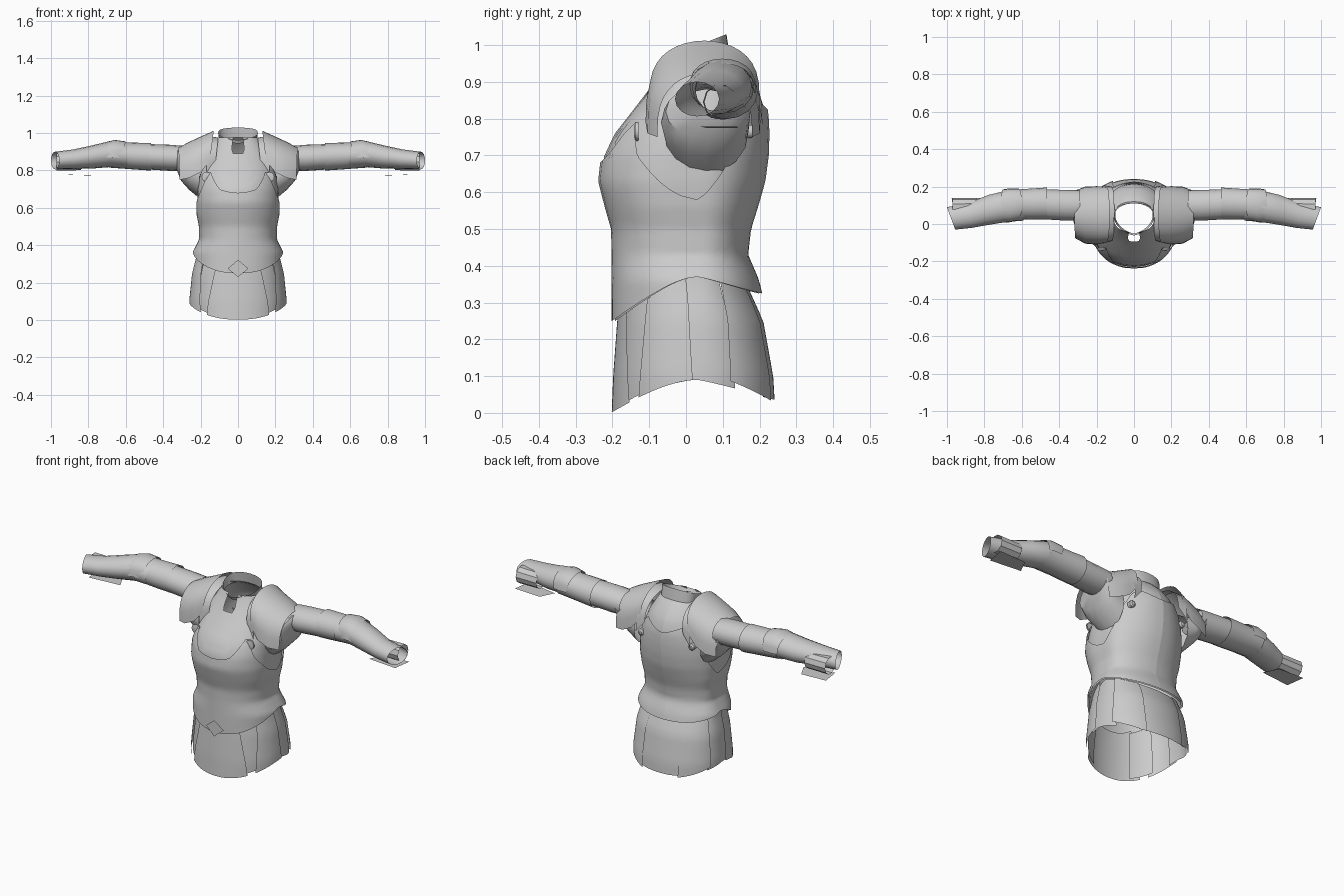
import bpy, bmesh, math
from math import sin, cos, pi, radians

cube = bpy.data.objects.get("Cube")
if cube:
    bpy.data.objects.remove(cube, do_unlink=True)

steel = bpy.data.materials.new("grey_steel")
steel.use_nodes = True
steel.diffuse_color = (0.6, 0.6, 0.6, 1)
steel.node_tree.nodes["Principled BSDF"].inputs["Base Color"].default_value = (0.6, 0.6, 0.6, 1)


def grid(name, rows, closed=False, mirror=False, angle=35):
    """Skin rows of points with quads."""
    bm = bmesh.new()
    vs = [[bm.verts.new(p) for p in row] for row in rows]
    n = len(rows[0])
    for lo, hi in zip(vs, vs[1:]):
        for i in range(n if closed else n - 1):
            j = (i + 1) % n
            bm.faces.new((lo[i], lo[j], hi[j], hi[i]))
    bmesh.ops.recalc_face_normals(bm, faces=bm.faces)
    mesh = bpy.data.meshes.new(name)
    bm.to_mesh(mesh)
    bm.free()
    ob = bpy.data.objects.new(name, mesh)
    bpy.context.collection.objects.link(ob)
    mesh.materials.append(steel)
    if mirror:
        ob.modifiers.new("Mirror", "MIRROR").use_mirror_merge = False
    bpy.ops.object.select_all(action="DESELECT")
    ob.select_set(True)
    bpy.context.view_layer.objects.active = ob
    bpy.ops.object.shade_smooth_by_angle(angle=radians(angle))


def lerp_table(table, z):
    """Interpolate table rows on their first column."""
    if z <= table[0][0]:
        return table[0][1:]
    for a, b in zip(table, table[1:]):
        if z <= b[0]:
            t = (z - a[0]) / (b[0] - a[0])
            return [p + (q - p) * t for p, q in zip(a[1:], b[1:])]
    return table[-1][1:]


def clamp(v):
    return min(1, max(0, v))


def body_point(table, deg, z, off=0.0):
    """Point on the body at an angle from the front; the chest is keeled."""
    w, yf, yb = lerp_table(table, z)
    s, c = sin(radians(deg)), cos(radians(deg))
    mid = 0.03
    depth = (mid - yf if c > 0 else yb - mid) + off
    keel = clamp((z - .3) / .3) * clamp((.98 - z) / .15)
    power = .88 - (.36 if c > 0 else .2) * keel
    x = (w + off) * math.copysign(abs(s) ** power, s)
    y = math.copysign(abs(c) ** power, c) * depth * (1 - (.03 + .25 * keel) * abs(s))
    return (x, mid - y, z)


def shell(name, table, a0, a1, bottom, top, off=0.0, na=24, nz=10, mirror=False, taper=0.0):
    """Curved plate wrapped on the body between two edge functions."""
    rows = []
    for k in range(nz + 1):
        t = k / nz
        row = []
        for i in range(na + 1):
            a = a0 + (a1 - a0) * i / na
            z = bottom(a) + (top(a) - bottom(a)) * t
            b = a + ((a0 + a1) / 2 - a) * taper * t
            row.append(body_point(table, b, z, off))
        rows.append(row)
    grid(name, rows, mirror=mirror)


# z, half width, front y, back y
TORSO = [(.25, .24, -.193, .215), (.36, .235, -.193, .19), (.43, .2, -.193, .16),
         (.5, .2, -.195, .168), (.56, .212, -.212, .187), (.63, .217, -.23, .207),
         (.7, .215, -.222, .216), (.76, .208, -.193, .218), (.82, .19, -.146, .215),
         (.88, .165, -.1, .195), (.94, .13, -.06, .15), (.975, .108, -.045, .11)]
SKIRT = [(0, .25, -.197, .243), (.1, .255, -.193, .237), (.25, .24, -.182, .21),
         (.36, .212, -.172, .16)]


def waist_edge(a):
    c = cos(radians(a))
    return .37 - .12 * max(c, 0) ** 1.3 - .045 * max(-c, 0)


def neck_edge(a):
    return .975 - .085 * clamp((11 - abs(a)) / 5)


def breast_edge(a):
    pts = [(0, .68), (12, .70), (24, .765), (32, .8), (50, .7), (90, .58),
           (112, .66), (138, .84), (148, .865), (162, .85), (180, .825)]
    return lerp_table(pts, abs(a))[0]


def hem(a):
    c = cos(radians(a))
    return .09 - .088 * max(c, 0) ** 1.5 - .05 * max(-c, 0)


# Torso layers
shell("torso", TORSO, -180, 180, waist_edge, neck_edge, na=96, nz=30)
shell("breastplate", TORSO, -180, 180, waist_edge, breast_edge, off=.009, na=96, nz=24)

# Skirt plates
top = lambda a: waist_edge(a) + .01
shell("front_skirt_plate", SKIRT, -38, 38, hem, top, off=.005, taper=.3)
shell("front_side_skirt_plates", SKIRT, 24, 54, lambda a: hem(a) + .01, top, off=-.003,
      mirror=True, na=12)
shell("side_skirt_plates", SKIRT, 48, 88, hem, top, off=.006, mirror=True, taper=.2, na=12)
shell("hip_skirt_plates", SKIRT, 78, 118, hem, top, off=-.002, mirror=True, taper=.1, na=12)
shell("rear_side_skirt_plates", SKIRT, 113, 158, lambda a: hem(a) + .0006 * (140 - a), top,
      off=.007, mirror=True, taper=.1, na=12)
shell("rear_skirt_plate", SKIRT, 148, 212, lambda a: hem(a) - .004, top, taper=.05)

# Collar ring, open and raised at the back, pointed at the front
collar = []
for t in (0, .5, 1):
    row = []
    for i in range(24):
        a = 2 * pi * i / 24
        s, c = sin(a), cos(a)
        y = .035 - (c * .097 * (1 - .2 * abs(s)) if c > 0 else -abs(c) ** .6 * .075)
        z = .945 + (y + .06) * .12 + t * (.018 + (y + .06) * .27)
        row.append(((.1 + .006 * t) * s, y + .01 * (1 - t), z))
    collar.append(row)
grid("collar", collar, closed=True)


# Arched shells over the arms, used for pauldrons and elbow guards
def arch(name, sections, n=18):
    rows = []
    for x0, x1, y0, y1, crown, low in sections:
        row = []
        for i in range(n + 1):
            a = pi * i / n
            h = sin(a) ** .68
            y = (y0 + y1) / 2 - cos(a) * (y1 - y0) / 2
            row.append((x1 + (x0 - x1) * h, y, low + (crown - low) * h))
        rows.append(row)
    grid(name, rows, mirror=True)


arch("pauldrons", [(.13, .15, -.1, .2, 1.012, .85), (.19, .2, -.11, .202, .985, .79),
                   (.26, .26, -.105, .2, .953, .76), (.318, .312, -.078, .18, .922, .75)])
arch("shoulder_straps", [(.105, .12, -.09, .2, .975, .84), (.16, .17, -.105, .208, .985, .78)])


# Arms: overlapping sleeve tubes
def tube(name, sections, n=16):
    rows = [[(x + tilt * cos(2 * pi * i / n), yc + ry * cos(2 * pi * i / n),
              zc + rz * sin(2 * pi * i / n)) for i in range(n)]
            for x, yc, zc, ry, rz, tilt in sections]
    grid(name, rows, closed=True, mirror=True)


tube("armhole_gussets", [(.205, .055, .765, .115, .115, 0), (.26, .052, .79, .12, .095, 0),
                         (.305, .06, .82, .115, .075, 0), (.325, .1, .865, .08, .068, 0)])
tube("upper_sleeves", [(.29, .1, .865, .08, .066, 0), (.36, .1, .867, .082, .07, 0),
                       (.48, .105, .873, .08, .068, 0)])
tube("elbow_sleeves", [(.465, .11, .873, .085, .074, 0), (.54, .107, .876, .083, .072, 0),
                       (.62, .105, .88, .08, .07, 0), (.69, .1, .885, .084, .07, 0)])
tube("forearm_sleeves", [(.59, .1, .878, .082, .064, 0), (.68, .095, .888, .084, .07, 0),
                         (.78, .075, .872, .08, .062, 0), (.88, .045, .86, .066, .052, .01),
                         (.978, .03, .853, .06, .047, .022)])
arch("elbow_guards", [(.6, .62, .02, .19, .955, .87), (.66, .67, .008, .19, .963, .87),
                      (.71, .7, .01, .185, .95, .87)], n=12)
tube("cuff_rings", [(.84, .095, .845, .045, .046, 0), (.97, .093, .845, .047, .048, 0)], n=10)
grid("wrist_plates", [[(.78, .06, .774), (.96, .035, .779)],
                      [(.82, .14, .774), (.975, .14, .779)]], mirror=True)


# Studs on the chest and back
def stud(name, z, ang, r, depth):
    cx, cy, cz = body_point(TORSO, ang, z, .008)
    side = 1 if cy > 0 else -1
    rows = []
    for rad, d in ((r, -.005), (r, depth), (r * .6, depth * 1.5), (.001, depth * 1.6)):
        rows.append([(cx + rad * cos(2 * pi * i / 12), cy + side * d,
                      cz + rad * sin(2 * pi * i / 12)) for i in range(12)])
    grid(name, rows, closed=True, mirror=True)


stud("chest_studs", .765, 39, .026, .004)
stud("back_studs", .765, 140, .018, .015)

# Belt diamond
grid("belt_diamond", [[(-.055, -.206, .275), (0, -.214, .23)],
                      [(0, -.214, .322), (.055, -.206, .275)]])
